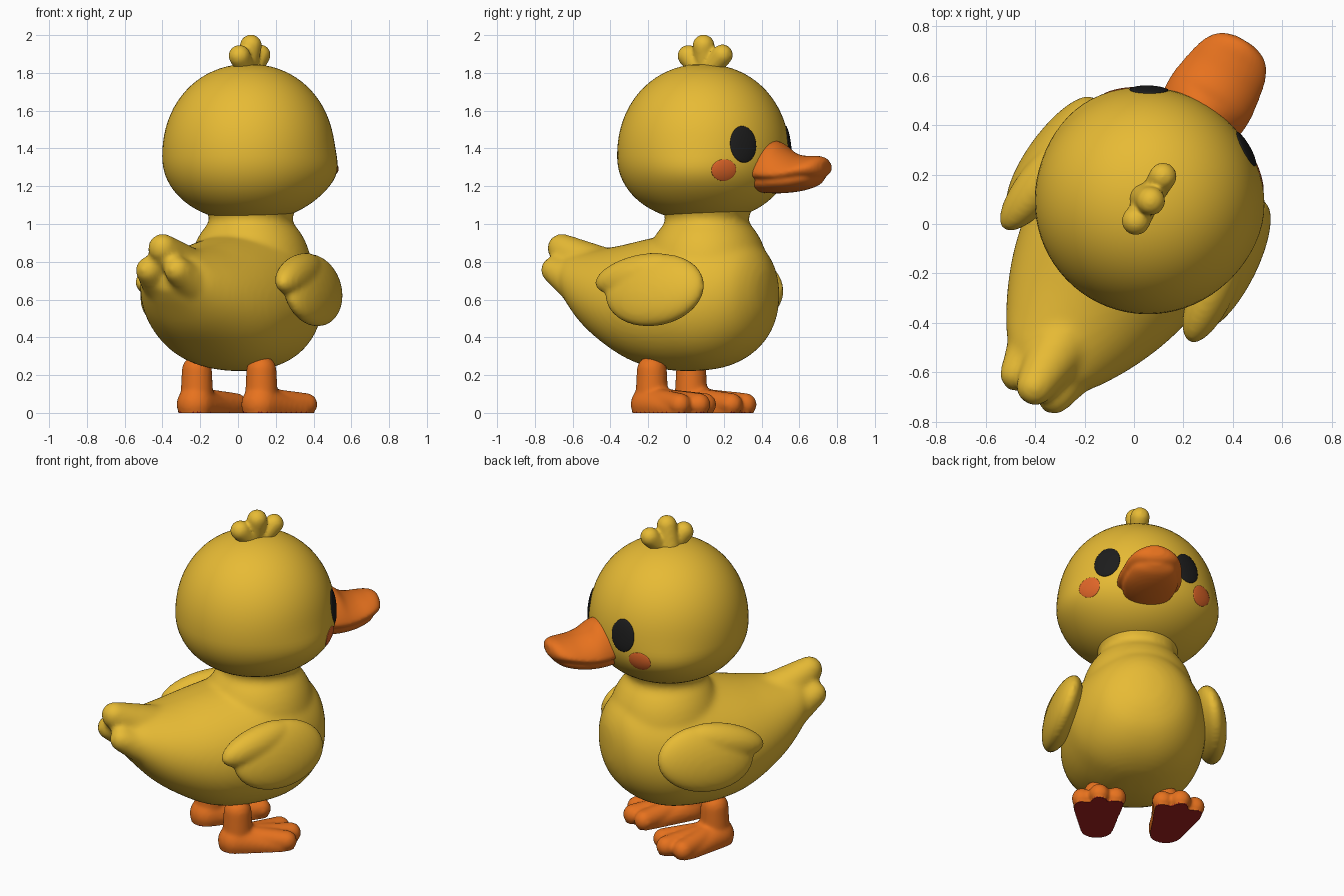
import bpy, bmesh, math
from mathutils import Matrix

if "Cube" in bpy.data.objects:
    bpy.data.objects.remove(bpy.data.objects["Cube"])

# Built in a local frame (duck looks along +y), then turned about z
TURN = Matrix.Rotation(math.radians(-31.3), 4, 'Z')
HEAD_Y, HEAD_Z = 0.108, 1.36


def material(name, rgb):
    m = bpy.data.materials.new(name)
    m.diffuse_color = (*rgb, 1)
    m.use_nodes = True
    m.node_tree.nodes["Principled BSDF"].inputs["Base Color"].default_value = m.diffuse_color
    return m


YELLOW = material("down yellow", (0.80, 0.495, 0.035))
ORANGE = material("bill orange", (0.80, 0.168, 0.013))
BLUSH = material("cheek blush", (0.76, 0.135, 0.022))
BLACK = material("eye black", (0.012, 0.012, 0.012))
SOLE = material("sole dark red", (0.40, 0.017, 0.015))


def finish(bm, name, mats, voxel=None, smooth=6, floor=False):
    """Make an object; optionally fuse the pieces by voxel remesh and smoothing."""
    bmesh.ops.recalc_face_normals(bm, faces=bm.faces[:])
    me = bpy.data.meshes.new(name)
    bm.to_mesh(me)
    bm.free()
    ob = bpy.data.objects.new(name, me)
    bpy.context.collection.objects.link(ob)
    if voxel:
        r = ob.modifiers.new("fuse", 'REMESH')
        r.mode, r.voxel_size = 'VOXEL', voxel
        s = ob.modifiers.new("soften", 'SMOOTH')
        s.factor, s.iterations = 0.5, smooth
        dg = bpy.context.evaluated_depsgraph_get()
        me = bpy.data.meshes.new_from_object(ob.evaluated_get(dg))
        ob.modifiers.clear()
        ob.data = me
    me.materials.clear()
    for m in mats:
        me.materials.append(m)
    if floor:  # flat soles on the ground
        for v in me.vertices:
            if v.co.z < 0.008:
                v.co.z = 0
        me.update()
    for p in me.polygons:
        p.use_smooth = True
        p.material_index = 0
        if floor and p.center.z < 0.004:
            p.material_index, p.use_smooth = 1, False
    me.transform(TURN)
    return ob


def circle(r, y, z, n=48):
    return [(r * math.sin(2 * math.pi * i / n), y + r * math.cos(2 * math.pi * i / n), z)
            for i in range(n)]


def hull(bm, balls):
    """Convex skin around balls given as (x, y, z, radius)."""
    tmp = bmesh.new()
    for x, y, z, r in balls:
        for i in range(1, 12):
            t = math.pi * i / 12
            for p in circle(r * math.sin(t), y, z + r * math.cos(t), 24):
                tmp.verts.new((p[0] + x, p[1], p[2]))
        tmp.verts.new((x, y, z + r))
        tmp.verts.new((x, y, z - r))
    bmesh.ops.convex_hull(tmp, input=tmp.verts[:])
    # Copy only the skin faces
    copies = {}
    for f in tmp.faces:
        for v in f.verts:
            if v not in copies:
                copies[v] = bm.verts.new(v.co)
        bm.faces.new([copies[v] for v in f.verts])
    tmp.free()


def skin(bm, rings):
    rows = [[bm.verts.new(p) for p in ring] for ring in rings]
    n = len(rows[0])
    for a, b in zip(rows, rows[1:]):
        for i in range(n):
            bm.faces.new((a[i], a[(i + 1) % n], b[(i + 1) % n], b[i]))
    bm.faces.new(rows[0][::-1])
    bm.faces.new(rows[-1])


def smooth_rows(rows, k=6):
    """Catmull-Rom resampling of a list of tuples."""
    out, last = [], len(rows) - 1
    for i in range(last):
        p0, p1, p2, p3 = rows[max(i - 1, 0)], rows[i], rows[i + 1], rows[min(i + 2, last)]
        for t in (j / k for j in range(k)):
            out.append([b + .5 * t * (c - a + t * (2 * a - 5 * b + 4 * c - d + t * (3 * (b - c) + d - a)))
                        for a, b, c, d in zip(p0, p1, p2, p3)])
    return out + [rows[-1]]


def loft(bm, stations, power=1.0, side=1.0, n=48):
    """Sections along y: (y, half width, bottom z, widest z, top z)."""
    rings = []
    for y, w, zb, ze, zt in smooth_rows(stations):
        ring = []
        for i in range(n):
            a = 2 * math.pi * (i + .5) / n
            s, c = math.sin(a), math.cos(a)
            z = ze + (zt - ze) * s ** power if s > 0 else ze + (ze - zb) * s
            c = math.copysign(abs(c) ** (side if s < 0 else 1), c)
            ring.append((w * c, y, z))
        rings.append(ring)
    skin(bm, rings)


def ellipsoid(bm, loc, size, rot):
    m = Matrix.Translation(loc) @ rot @ Matrix.Diagonal((*size, 1))
    bmesh.ops.create_uvsphere(bm, u_segments=32, v_segments=20, radius=1, matrix=m)


def head_point(a, z, lift=0):
    """Point on the head at angle a from forward, with soft cheeks."""
    t, p = abs(z - HEAD_Z) / (0.487 if z > HEAD_Z else 0.347), 2.1
    d = math.degrees(abs(math.atan2(math.sin(a), math.cos(a))))
    r = 0.457 * max(0, 1 - t ** p) ** (1 / p) + lift
    r += 0.023 * math.exp(-((d - 65) / 30) ** 2 - ((z - 1.26) / 0.11) ** 2)
    return (r * math.sin(a), HEAD_Y + r * math.cos(a), z)


# Body: torso, neck and three tail feathers fused
bm = bmesh.new()
torso = [(.505, .03, .60, .70), (.487, .13, .50, .79), (.43, .24, .385, .88), (.33, .325, .295, .94),
         (.2, .385, .24, .975), (.05, .405, .222, .975), (-.1, .405, .228, .945), (-.25, .385, .26, .915),
         (-.4, .34, .335, .885), (-.55, .27, .44, .865), (-.67, .19, .565, .85), (-.74, .09, .65, .82)]
loft(bm, [(y, w, b, b + .47 * (t - b), t) for y, w, b, t in torso], side=.86)
skin(bm, [circle(r, .13, z) for r, z in smooth_rows(
    [(.27, .68), (.315, .80), (.297, .89), (.26, .96), (.228, 1.0), (.222, 1.04), (.25, 1.09)])])
hull(bm, [(0, -.48, .71, .155), (0, -.77, .872, .078)])
for s in (-1, 1):
    hull(bm, [(s * .11, -.50, .62, .125), (s * .088, -.765, .757, .071)])
finish(bm, "body", [YELLOW], voxel=0.016, smooth=12)

# Head
bm = bmesh.new()
rings = []
for i in range(1, 40):
    c = -math.cos(math.pi * i / 40)
    z = HEAD_Z + c * (0.487 if c > 0 else 0.347)
    rings.append([head_point(2 * math.pi * k / 72, z) for k in range(72)])
skin(bm, rings)
finish(bm, "head", [YELLOW])

# Tuft of three feathers, fanned front to back
bm = bmesh.new()
hull(bm, [(-.02, .11, 1.82, .06), (.01, .115, 1.945, .058)])
hull(bm, [(0, .08, 1.82, .05), (0, .015, 1.89, .058)])
hull(bm, [(0, .15, 1.82, .05), (0, .225, 1.895, .056)])
finish(bm, "head_tuft", [YELLOW], voxel=0.01, smooth=5)


def face_patch(name, mat, angle, z0, hw, hh, lift):
    """Thin plate that follows the head surface."""
    bm = bmesh.new()
    n, prev = 40, None
    mid = bm.verts.new(head_point(angle, z0, lift))
    for f in (.25, .5, .75, .93, 1.0, 1.02):
        h = -0.004 if f > 1 else lift * (1 - .6 * f ** 4)
        row = []
        for i in range(n):
            t = 2 * math.pi * i / n
            row.append(bm.verts.new(head_point(angle + f * hw * math.cos(t) / .46,
                                               z0 + f * hh * math.sin(t), h)))
        for i in range(n):
            j = (i + 1) % n  # wound to face away from the head
            bm.faces.new((mid, row[j], row[i]) if prev is None else (prev[j], row[j], row[i], prev[i]))
        prev = row
    bm.faces.new(prev)  # back of the plate, inside the head
    finish(bm, name, [mat])


# Bill: ridged upper half and fuller lower half, softly joined
bm = bmesh.new()
loft(bm, [(.45, .165, 1.22, 1.27, 1.45), (.53, .18, 1.215, 1.268, 1.445), (.585, .184, 1.21, 1.265, 1.43),
          (.64, .18, 1.21, 1.265, 1.388), (.70, .17, 1.215, 1.272, 1.366), (.77, .154, 1.23, 1.287, 1.36),
          (.82, .127, 1.24, 1.297, 1.36), (.85, .09, 1.255, 1.302, 1.352), (.866, .04, 1.28, 1.305, 1.335)],
     power=1.4)
loft(bm, [(.45, .125, 1.168, 1.225, 1.27), (.55, .15, 1.162, 1.225, 1.27), (.64, .157, 1.166, 1.228, 1.27),
          (.72, .142, 1.178, 1.235, 1.27), (.79, .112, 1.20, 1.25, 1.28), (.835, .05, 1.235, 1.265, 1.28)])
finish(bm, "bill", [ORANGE], voxel=0.009, smooth=8)

for s, side in ((1, "right"), (-1, "left")):
    face_patch(side + "_eye", BLACK, s * math.radians(30.8), 1.422, .078, .096, .009)
    face_patch(side + "_blush", BLUSH, s * math.radians(45), 1.285, .068, .057, .004)
    # Wing: main lobe flared outward below, with an upper feather
    bm = bmesh.new()
    tilt = Matrix.Rotation(s * math.radians(4), 4, 'Z') @ Matrix.Rotation(-s * math.radians(14), 4, 'Y')
    ellipsoid(bm, (s * .425, .065, .65), (.09, .29, .197), tilt @ Matrix.Rotation(math.radians(5), 4, 'X'))
    ellipsoid(bm, (s * .41, -.055, .735), (.088, .245, .10), tilt @ Matrix.Rotation(math.radians(14), 4, 'X'))
    finish(bm, side + "_wing", [YELLOW], voxel=0.013, smooth=9)
    # Leg and webbed foot with three toes
    bm = bmesh.new()
    hull(bm, [(s * .2, -.09, .225, .08), (s * .2, -.09, .10, .086)])
    toes = [(.135, .20), (.235, .225), (.325, .16)]
    hull(bm, [(s * .2, -.105, .045, .10)] + [(s * x, y - .04, .02, .045) for x, y in toes])
    for x, y in toes:
        hull(bm, [(s * .205, -.08, .065, .07), (s * x, y, .045, .06)])
    finish(bm, side + "_leg_and_foot", [ORANGE, SOLE], voxel=0.011, smooth=8, floor=True)
